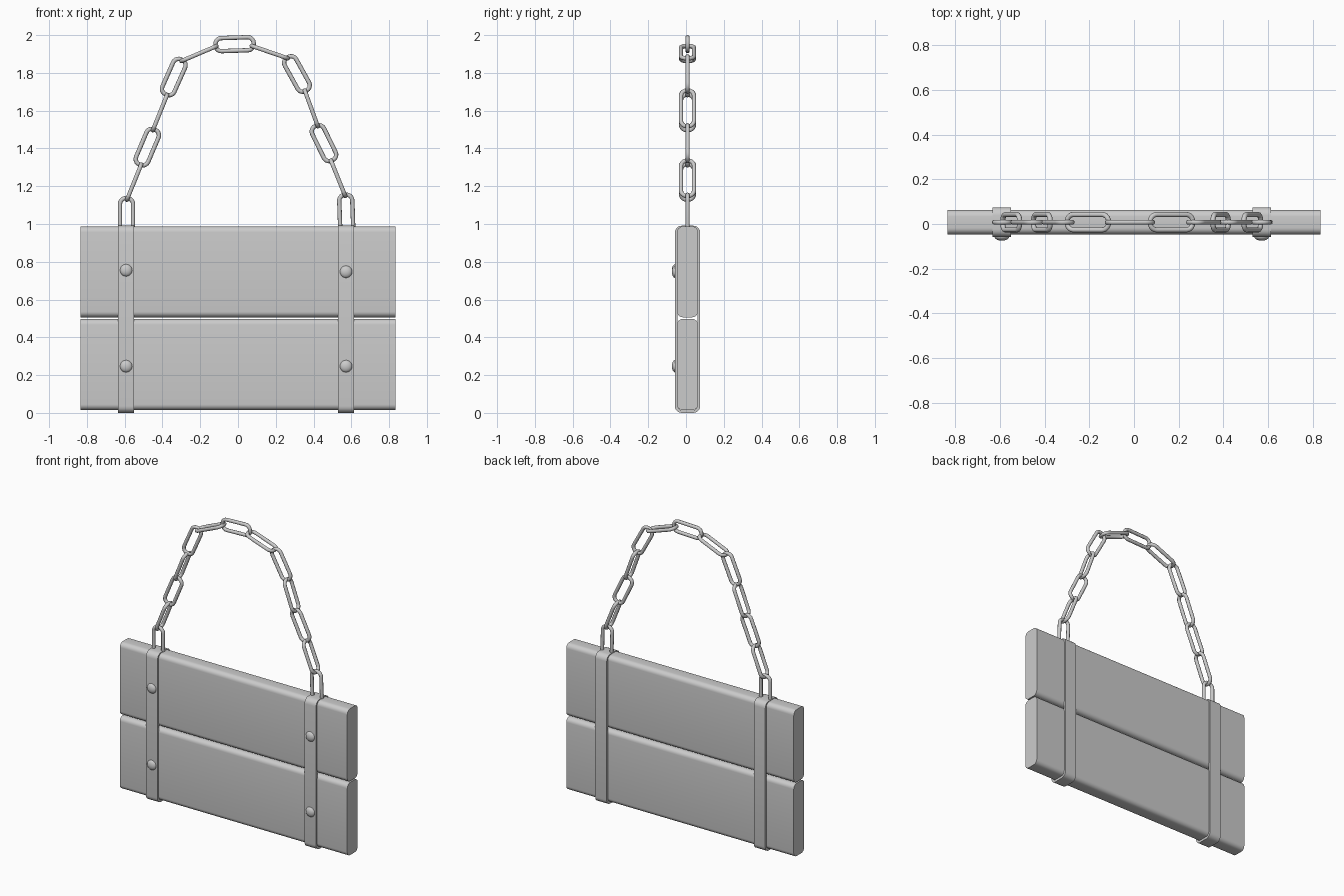
import bpy, math
from math import cos, sin, pi, radians
from mathutils import Vector, Matrix

if "Cube" in bpy.data.objects:
    bpy.data.objects.remove(bpy.data.objects["Cube"])

YC = 0.008  # depth centre of boards, straps and chain


def rounded_rect(hw, hh, r, n):
    """Closed outline, n segments per corner, plus outward normals."""
    out = []
    for k, (sx, sy) in enumerate([(1, 1), (-1, 1), (-1, -1), (1, -1)]):
        for i in range(n + 1):
            a = (k + i / n) * pi / 2
            out.append(((sx * (hw - r) + r * cos(a), sy * (hh - r) + r * sin(a)),
                        (cos(a), sin(a))))
    return out


def make(name, verts, faces, angle=35):
    me = bpy.data.meshes.new(name)
    me.from_pydata(verts, [], faces)
    ob = bpy.data.objects.new(name, me)
    bpy.context.collection.objects.link(ob)
    bpy.ops.object.select_all(action='DESELECT')
    ob.select_set(True)
    bpy.context.view_layer.objects.active = ob
    bpy.ops.object.mode_set(mode='EDIT')
    bpy.ops.mesh.select_all(action='SELECT')
    bpy.ops.mesh.normals_make_consistent(inside=False)
    bpy.ops.object.mode_set(mode='OBJECT')
    bpy.ops.object.shade_smooth_by_angle(angle=radians(angle))
    return ob


def grid_faces(rings, n, closed):
    """Quads joining consecutive rings of n vertices."""
    return [(i * n + j, i * n + (j + 1) % n,
             (i + 1) % rings * n + (j + 1) % n, (i + 1) % rings * n + j)
            for i in range(rings if closed else rings - 1) for j in range(n)]


def plank(name, z0, z1):
    prof = [p for p, _ in rounded_rect(0.055, (z1 - z0) / 2, 0.03, 6)]
    n = len(prof)
    verts = [(x, YC + p[0], (z0 + z1) / 2 + p[1]) for x in (-0.835, 0.835) for p in prof]
    make(name, verts, grid_faces(2, n, False) + [tuple(range(n)), tuple(range(n, 2 * n))])


def strap(name, xc, z0, z1, half_w=0.042, t=0.015):
    outer = [p for p, _ in rounded_rect(0.067, (z1 - z0) / 2, 0.036, 5)]
    inner = [p for p, _ in rounded_rect(0.067 - t, (z1 - z0) / 2 - t, 0.036 - t, 5)]
    loops = [(-half_w, outer), (half_w, outer), (half_w, inner), (-half_w, inner)]
    verts = [(xc + dx, YC + p[0], (z0 + z1) / 2 + p[1]) for dx, pr in loops for p in pr]
    make(name, verts, grid_faces(4, len(outer), True))


def rivet(name, x, z, r=0.033, depth=0.019, seg=20, rings=6):
    verts = []
    for i in range(rings):
        a = i / rings * pi / 2
        verts += [(x + r * cos(a) * cos(2 * pi * j / seg), -0.056 - depth * sin(a),
                   z + r * cos(a) * sin(2 * pi * j / seg)) for j in range(seg)]
    faces = grid_faces(rings, seg, False) + [tuple(range(seg))]
    tip = len(verts)
    verts.append((x, -0.056 - depth, z))
    base = (rings - 1) * seg
    faces += [(base + j, base + (j + 1) % seg, tip) for j in range(seg)]
    make(name, verts, faces)


def link(name, x, z, angle, edge_on, length=0.225, width=0.092, wire=0.0115, seg=10):
    m = Matrix.Translation((x, YC, z)) @ Matrix.Rotation(-radians(angle), 4, 'Y')
    if edge_on:
        m = m @ Matrix.Rotation(pi / 2, 4, 'X')
    path = rounded_rect(length / 2 - wire, width / 2 - wire, 0.031, 5)
    verts = []
    for p, nrm in path:
        for j in range(seg):
            a = 2 * pi * j / seg
            verts.append(m @ Vector((p[0] + wire * cos(a) * nrm[0], wire * sin(a),
                                     p[1] + wire * cos(a) * nrm[1])))
    make(name, verts, grid_faces(len(path), seg, True), 60)


# Two boards
plank("lower_board", 0.015, 0.497)
plank("upper_board", 0.506, 0.987)

# Wrapping straps with front rivets
for side, x, zs in (("left", -0.592, (0.247, 0.755)), ("right", 0.572, (0.247, 0.747))):
    strap(side + "_strap", x, 0.0, 0.991)
    for tag, z in zip(("lower", "upper"), zs):
        rivet(f"{side}_{tag}_rivet", x, z)

# Chain, left to right: centre x, centre z, tilt; links alternate face-on and edge-on
chain = [(-0.590, 1.036, 90), (-0.550, 1.222, 68), (-0.480, 1.407, 67),
         (-0.413, 1.590, 68), (-0.340, 1.778, 66), (-0.207, 1.902, 23),
         (-0.018, 1.952, 2), (0.168, 1.910, -19), (0.312, 1.794, -61),
         (0.388, 1.612, -70), (0.455, 1.428, -64), (0.530, 1.242, -68),
         (0.573, 1.054, -88)]
for i, (x, z, a) in enumerate(chain):
    link(f"chain_link_{i + 1}", x, z, a, i % 2 == 1)
